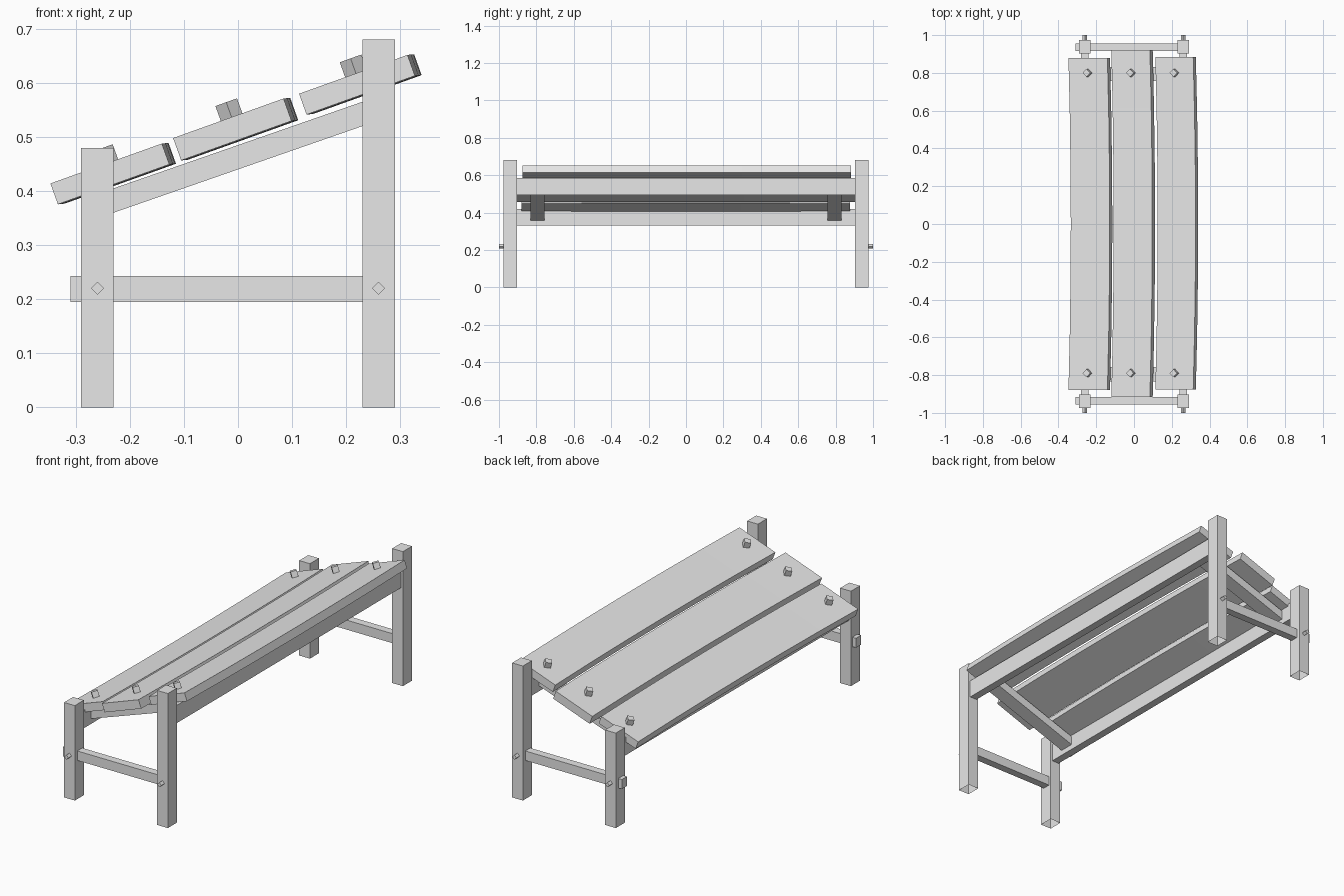
import bpy, bmesh, math
from mathutils import Matrix, Vector

cube = bpy.data.objects.get("Cube")
if cube:
    bpy.data.objects.remove(cube, do_unlink=True)

wood = bpy.data.materials.new("grey_wood")
wood.use_nodes = True
colour = (0.8, 0.8, 0.8, 1)
wood.diffuse_color = colour
wood.node_tree.nodes["Principled BSDF"].inputs["Base Color"].default_value = colour

TILT = math.radians(19.7)
TILT_ROT = Matrix.Rotation(-TILT, 4, 'Y')   # rises towards +x


def finish(name, bm):
    bmesh.ops.recalc_face_normals(bm, faces=bm.faces)
    mesh = bpy.data.meshes.new(name)
    bm.to_mesh(mesh)
    bm.free()
    mesh.materials.append(wood)
    obj = bpy.data.objects.new(name, mesh)
    bpy.context.collection.objects.link(obj)
    return obj


def box(name, size, centre, rot=Matrix(), open_bottom=False):
    bm = bmesh.new()
    bmesh.ops.create_cube(bm, size=1)
    if open_bottom:
        low = [f for f in bm.faces if f.normal.z < -0.9]
        bmesh.ops.delete(bm, geom=low, context='FACES_ONLY')
    bm.transform(Matrix.Translation(centre) @ rot @ Matrix.Diagonal((*size, 1)))
    return finish(name, bm)


def plank(name, corner, width, thick, y0, y1, steps=6):
    """Slat swept along y, bowed sideways; corner is the top -x edge (x, z) at its ends."""
    bm = bmesh.new()
    along = TILT_ROT @ Vector((1, 0, 0))
    normal = TILT_ROT @ Vector((0, 0, 1))
    rings = []
    for i in range(steps + 1):
        t = i / steps
        bow = 4 * t * (1 - t)
        base = Vector((corner[0], y0 + (y1 - y0) * t, corner[1]))
        base += along * 0.012 * bow - normal * 0.003 * bow
        rings.append([bm.verts.new(base + along * a - normal * n)
                      for a, n in ((0, 0), (width, 0), (width, thick), (0, thick))])
    for a, b in zip(rings, rings[1:]):
        for k in range(4):
            j = (k + 1) % 4
            bm.faces.new((a[k], a[j], b[j], b[k]))
    bm.faces.new(rings[0])
    bm.faces.new(rings[-1])
    return finish(name, bm)


def cross_beam(name, y):
    """Sloping support with upright ends, fitted between the long rails."""
    bm = bmesh.new()
    bmesh.ops.create_cube(bm, size=1)
    for v in bm.verts:
        x = v.co.x * 0.48
        v.co = (x, y + v.co.y * 0.075, 0.4625 + 0.348 * x + v.co.z * 0.045)
    return finish(name, bm)


# Frame ends: legs, stretcher, pegs and sloping beam
DIAMOND = Matrix.Rotation(math.radians(45), 4, 'Y')
for side, end in ((-1, "front"), (1, "back")):
    for x, height, kind in ((-0.26, 0.48, "low"), (0.26, 0.68, "high")):
        box(f"{end}_{kind}_leg", (0.06, 0.072, height),
            (x, side * 0.939, height / 2), open_bottom=True)
        box(f"{end}_{kind}_leg_peg", (0.017, 0.09, 0.017),
            (x, side * 0.955, 0.22), DIAMOND)
    box(f"{end}_stretcher", (0.56, 0.04, 0.048), (-0.03, side * 0.935, 0.219))
    cross_beam(f"{end}_cross_beam", side * 0.795)

# Long rails under the slats
box("low_rail", (0.04, 1.81, 0.09), (-0.26, 0, 0.375))
box("high_rail", (0.04, 1.81, 0.09), (0.26, 0, 0.54))

# Slats
plank("low_slat", (-0.347, 0.414), 0.219, 0.041, -0.88, 0.878)
plank("middle_slat", (-0.12, 0.498), 0.217, 0.044, -0.915, 0.92)
plank("high_slat", (0.113, 0.58), 0.213, 0.041, -0.875, 0.883)

# Square pegs standing out of the slats
TURNED = TILT_ROT @ Matrix.Rotation(math.radians(45), 4, 'Z')
for name, x, z in (("low", -0.242, 0.452), ("middle", -0.012, 0.537), ("high", 0.218, 0.618)):
    for y, end in ((-0.79, "front"), (0.8, "back")):
        centre = Vector((x, y, z)) + TILT_ROT @ Vector((0, 0, 0.003))
        box(f"{end}_{name}_slat_peg", (0.03, 0.03, 0.052), centre, TURNED)
